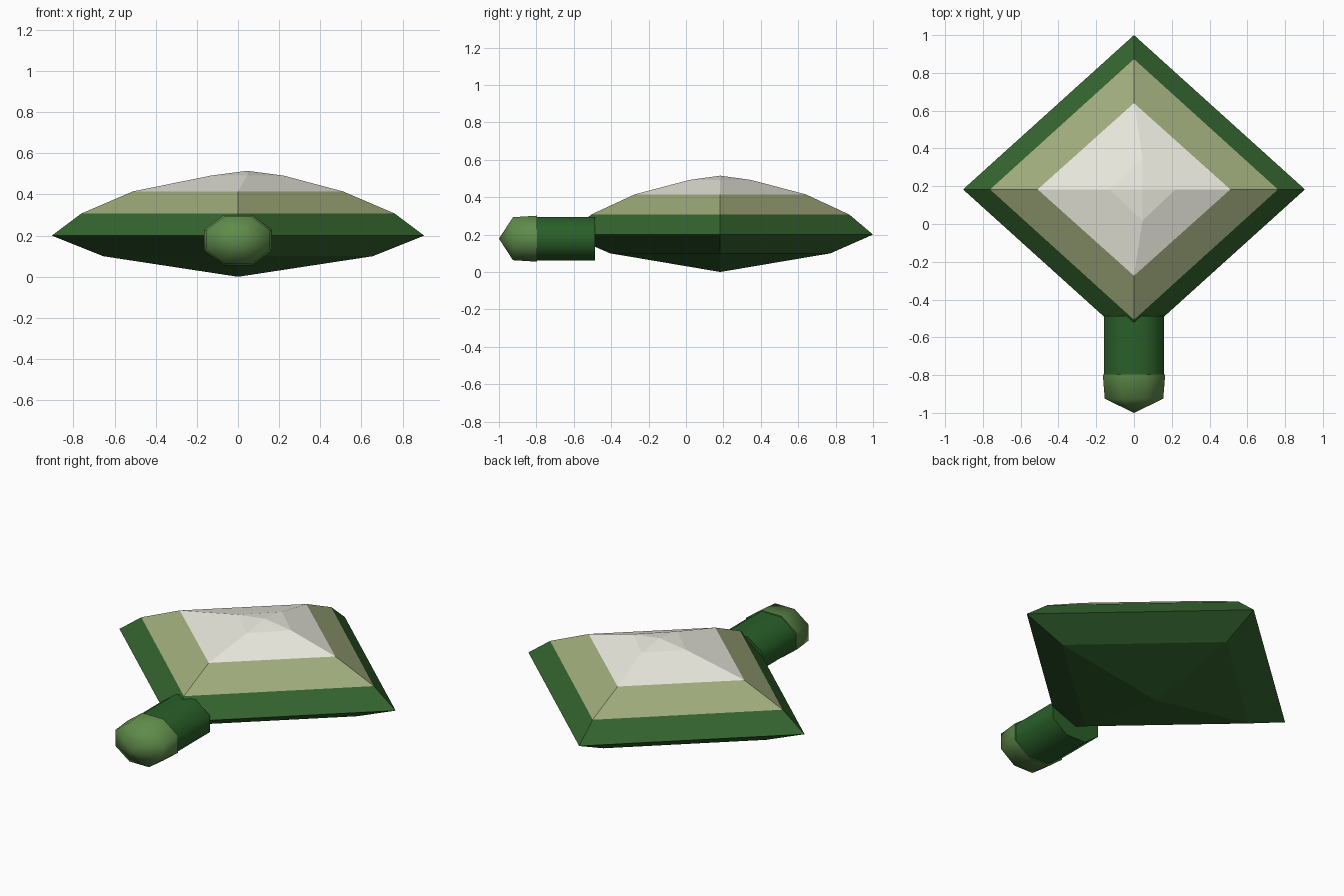
import bpy, bmesh, math
from mathutils import Matrix

if "Cube" in bpy.data.objects:
    bpy.data.objects.remove(bpy.data.objects["Cube"])


def material(name, rgb):
    m = bpy.data.materials.new(name)
    m.diffuse_color = (*rgb, 1)
    m.use_nodes = True
    m.node_tree.nodes["Principled BSDF"].inputs["Base Color"].default_value = m.diffuse_color
    return m


def loft(name, mat, rings, sides, phase=0.0, matrix=Matrix(), caps=False, smooth=None):
    """Skin rings of (centre x, radius x, radius y, height); a zero radius makes a point."""
    bm = bmesh.new()
    loops = []
    for cx, rx, ry, h in rings:
        loops.append([bm.verts.new((cx + rx * math.cos(phase + math.tau * i / sides),
                                    ry * math.sin(phase + math.tau * i / sides), h))
                      for i in range(sides)])
    for a, b in zip(loops, loops[1:]):
        for i in range(sides):
            j = (i + 1) % sides
            bm.faces.new((a[i], a[j], b[j], b[i]))
    if caps:
        bm.faces.new(loops[0][::-1])
        if rings[-1][1] > 0:
            bm.faces.new(loops[-1])
    bmesh.ops.remove_doubles(bm, verts=bm.verts[:], dist=1e-5)
    bm.transform(matrix)
    mesh = bpy.data.meshes.new(name)
    bm.to_mesh(mesh)
    bm.free()
    mesh.materials.append(mat)
    ob = bpy.data.objects.new(name, mesh)
    bpy.context.collection.objects.link(ob)
    if smooth:
        bpy.ops.object.select_all(action='DESELECT')
        ob.select_set(True)
        bpy.context.view_layer.objects.active = ob
        bpy.ops.object.shade_smooth_by_angle(angle=math.radians(smooth))
    return ob


green = material("green", (0.034, 0.13, 0.028))
olive = material("olive", (0.35, 0.41, 0.2))
pale = material("pale", (0.83, 0.83, 0.74))
stem_green = material("stem_green", (0.022, 0.115, 0.022))
tip_green = material("tip_green", (0.115, 0.26, 0.07))

# Faceted diamond-shaped body in three colour bands
at_body = Matrix.Translation((0, 0.183, 0))
girdle = (0, 0.762, 0.69, 0.307)
table = (0, 0.51, 0.457, 0.415)
loft("body_base", green, [(0, 0, 0, 0), (0, 0.655, 0.59, 0.1),
                          (0, 0.905, 0.817, 0.2), girdle], 4, matrix=at_body)
loft("body_band", olive, [girdle, table], 4, matrix=at_body)
loft("body_top", pale, [table, (0.045, 0.175, 0.165, 0.492),
                        (0.045, 0, 0, 0.515)], 4, matrix=at_body)

# Octagonal stem and pointed tip, pointing to the front
forward = Matrix.Translation((0, 0, 0.178)) @ Matrix.Rotation(math.pi / 2, 4, 'X')
k = 1 / math.cos(math.pi / 8)
loft("stem", stem_green, [(0, 0.158 * k, 0.117 * k, 0.487), (0, 0.158 * k, 0.117 * k, 0.8)],
     8, math.pi / 8, forward, caps=True, smooth=60)
loft("stem_tip", tip_green, [(0, 0.165 * k, 0.123 * k, 0.797), (0, 0.155 * k, 0.115 * k, 0.925),
                             (0, 0, 0, 1.0)],
     8, math.pi / 8, forward, caps=True, smooth=75)
